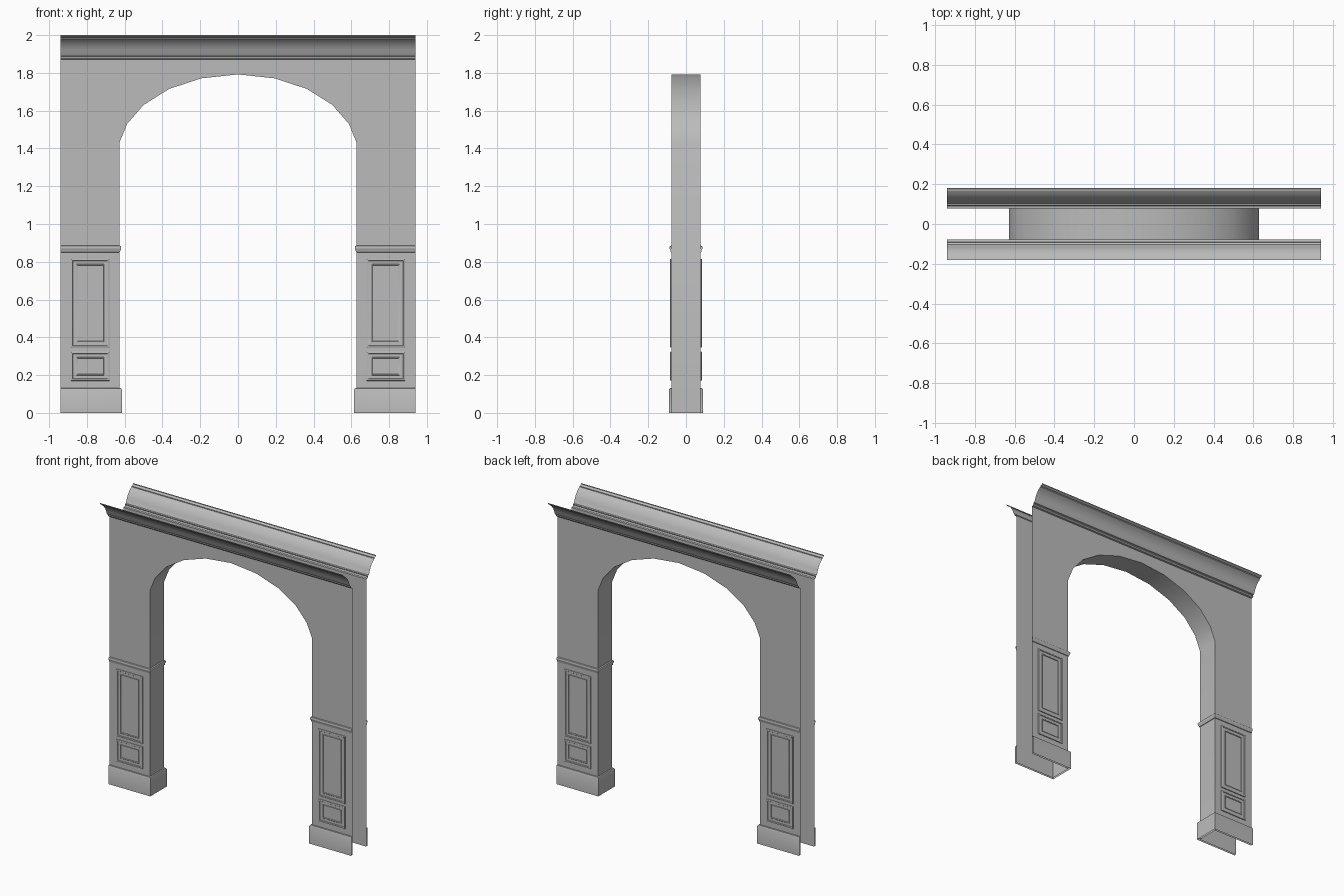
import bpy

cube = bpy.data.objects.get("Cube")
if cube:
    bpy.data.objects.remove(cube)

END, INNER, HALF, TOP = 0.94, 0.628, 0.078, 1.87

paint = bpy.data.materials.new("grey_paint")
paint.use_nodes = True
GREY = (0.5, 0.5, 0.5, 1)
paint.diffuse_color = GREY
paint.node_tree.nodes["Principled BSDF"].inputs["Base Color"].default_value = GREY


def make(name, verts, faces, mirror=(False, False), angle=0.6):
    mesh = bpy.data.meshes.new(name)
    mesh.from_pydata(verts, [], faces)
    mesh.materials.append(paint)
    obj = bpy.data.objects.new(name, mesh)
    bpy.context.collection.objects.link(obj)
    if any(mirror):
        mod = obj.modifiers.new("mirror", "MIRROR")
        mod.use_axis = (*mirror, False)
        mod.use_mirror_merge = False
    bpy.ops.object.select_all(action="DESELECT")
    obj.select_set(True)
    bpy.context.view_layer.objects.active = obj
    bpy.ops.object.shade_smooth_by_angle(angle=angle)
    return obj


def strip(name, rows, closed=False, **kw):
    """Skin a list of equally long point rows."""
    n = len(rows[0])
    verts = [p for row in rows for p in row]
    faces = []
    for i in range(len(rows) - 1):
        for j in range(n if closed else n - 1):
            k = (j + 1) % n
            faces.append((i * n + j, i * n + k, (i + 1) * n + k, (i + 1) * n + j))
    return make(name, verts, faces, **kw)


def pier_trim(name, profile):
    """Moulding that wraps the three visible sides of a pier."""
    rows = []
    for out, z in profile:
        x, y = INNER - out, HALF + out
        rows.append([(END, y, z), (x, y, z), (x, -y, z), (END, -y, z)])
    strip(name, rows, mirror=(True, False))


def panel_frame(name, x0, x1, z0, z1, profile):
    """Mitred picture-frame moulding on the wall face."""
    rows = []
    for i, h in profile:
        y = -HALF - h
        rows.append([(x0 + i, y, z0 + i), (x1 - i, y, z0 + i),
                     (x1 - i, y, z1 - i), (x0 + i, y, z1 - i)])
    strip(name, rows, closed=True, mirror=(True, True))


# Opening outline, from the right jamb over the arch to the left jamb
half_arch = [(INNER, 0), (INNER, 1.43), (0.587, 1.53), (0.50, 1.63),
             (0.365, 1.715), (0.195, 1.771)]
opening = half_arch + [(0, 1.792)] + [(-x, z) for x, z in reversed(half_arch)]

# Wall skins, front and back
outline = [(-END, TOP), (-END, 0)] + opening[::-1] + [(END, 0), (END, TOP)]
make("wall_face", [(x, -HALF, z) for x, z in outline],
     [tuple(range(len(outline)))], mirror=(False, True))

# Lining of the opening
strip("arch_lining", [[(x, HALF, z), (x, -HALF, z)] for x, z in opening])

# Crown moulding, front and back
crown = [(0, 1.87), (0.012, 1.872), (0.018, 1.88), (0.016, 1.887), (0.024, 1.89),
         (0.03, 1.9), (0.037, 1.92), (0.046, 1.938), (0.058, 1.955),
         (0.073, 1.97), (0.088, 1.98), (0.088, 1.986), (0.098, 1.988),
         (0.104, 1.994), (0.104, 2.0)]
strip("crown_moulding",
      [[(-END, -HALF - o, z), (END, -HALF - o, z)] for o, z in crown],
      mirror=(False, True))

# Skirting and dado rail
pier_trim("skirting", [(0, 0), (0.013, 0), (0.013, 0.122), (0.009, 0.13), (0, 0.131)][1:])
pier_trim("dado_rail", [(0, 0.85), (0.004, 0.852), (0.005, 0.862), (0.009, 0.868),
                        (0.01, 0.876), (0.007, 0.883), (0, 0.886)])

# Raised panel frames
bead = [(0, 0), (0.001, 0.005), (0.005, 0.007), (0.01, 0.006), (0.012, 0.003),
        (0.029, 0.003), (0.031, 0.005), (0.034, 0.004), (0.036, 0)]
panel_frame("tall_panel_frame", 0.68, 0.885, 0.345, 0.816, bead)
panel_frame("small_panel_frame", 0.68, 0.885, 0.17, 0.325, bead)
